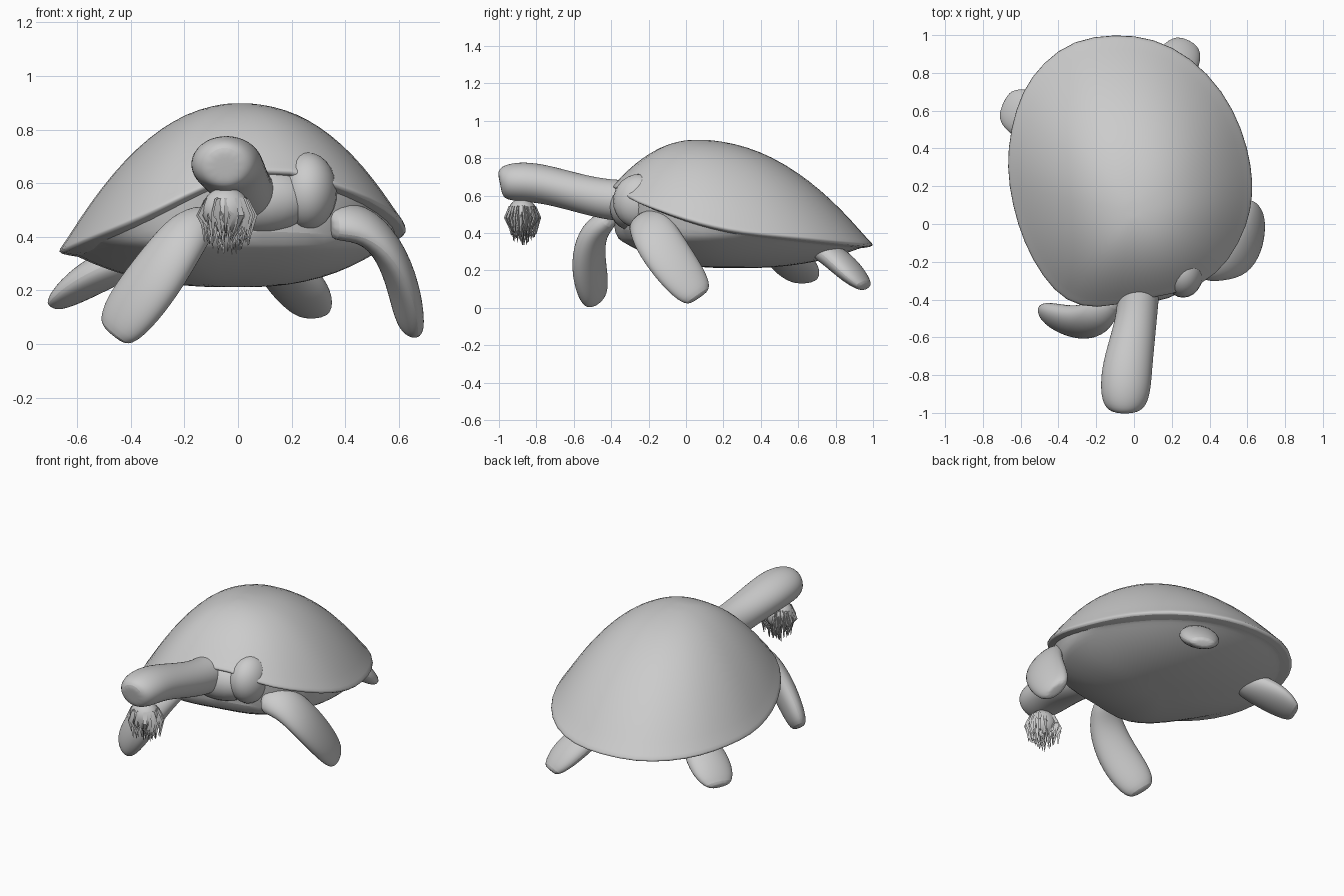
import bpy
import bmesh
import math
import random
from mathutils import Vector

random.seed(4)
if "Cube" in bpy.data.objects:
    bpy.data.objects.remove(bpy.data.objects["Cube"], do_unlink=True)

# One plain colour for the whole animal
grey = bpy.data.materials.new("plain_grey")
grey.use_nodes = True
COLOUR = (0.6, 0.6, 0.6, 1)
grey.diffuse_color = COLOUR
grey.node_tree.nodes["Principled BSDF"].inputs["Base Color"].default_value = COLOUR


def make_object(name, bm, subdivide=0):
    bmesh.ops.recalc_face_normals(bm, faces=bm.faces[:])
    mesh = bpy.data.meshes.new(name)
    bm.to_mesh(mesh)
    bm.free()
    mesh.materials.append(grey)
    obj = bpy.data.objects.new(name, mesh)
    bpy.context.collection.objects.link(obj)
    if subdivide:
        modifier = obj.modifiers.new("smooth_form", 'SUBSURF')
        modifier.levels = modifier.render_levels = subdivide
    bpy.ops.object.select_all(action='DESELECT')
    obj.select_set(True)
    bpy.context.view_layer.objects.active = obj
    bpy.ops.object.shade_smooth_by_angle(angle=math.radians(50))


def skin(bm, rings, cap_start=True, cap_end=True):
    """Bridge closed rings of equal length; caps are fans to the ring centre."""
    loops = [[bm.verts.new(p) for p in ring] for ring in rings]
    count = len(loops[0])
    for a, b in zip(loops, loops[1:]):
        for i in range(count):
            j = (i + 1) % count
            bm.faces.new((a[i], a[j], b[j], b[i]))
    for wanted, loop in ((cap_start, loops[0]), (cap_end, loops[-1])):
        if wanted:
            centre = bm.verts.new(sum((v.co for v in loop), Vector()) / count)
            for i in range(count):
                bm.faces.new((loop[i], loop[(i + 1) % count], centre))


def limb(name, stations, broad, sides=10):
    """Flattened tube: stations are (x, y, z, half breadth, half thickness)."""
    points = [Vector(s[:3]) for s in stations]
    rings = []
    for k, station in enumerate(stations):
        along = (points[min(k + 1, len(points) - 1)] - points[max(k - 1, 0)]).normalized()
        wide = Vector(broad)
        wide = (wide - along * wide.dot(along)).normalized()
        thin = along.cross(wide)
        turns = [math.tau * i / sides for i in range(sides)]
        rings.append([points[k] + wide * (station[3] * math.cos(t))
                      + thin * (station[4] * math.sin(t)) for t in turns])
    bm = bmesh.new()
    skin(bm, rings)
    make_object(name, bm, 2)


def ball(name, centre, radii):
    bm = bmesh.new()
    bmesh.ops.create_uvsphere(bm, u_segments=24, v_segments=14, radius=1)
    bmesh.ops.scale(bm, vec=Vector(radii), verts=bm.verts[:])
    bmesh.ops.translate(bm, vec=Vector(centre), verts=bm.verts[:])
    make_object(name, bm)


# Shell rim, running round from the tail, slightly tilted to one side
rim = [Vector(p) for p in (
    (-.1, 1, .34), (-.32, .97, .34), (-.48, .85, .34), (-.59, .7, .345),
    (-.65, .5, .35), (-.67, .3, .35), (-.64, .1, .36), (-.58, -.1, .39),
    (-.48, -.28, .43), (-.36, -.41, .48), (-.2, -.45, .56), (0, -.4, .65),
    (.2, -.37, .66), (.36, -.32, .6), (.5, -.2, .55), (.6, 0, .48),
    (.625, .15, .44), (.62, .3, .41), (.57, .5, .39), (.47, .7, .37),
    (.3, .88, .35), (.1, .98, .34))]
APEX = Vector((0, .06, .9))
BELLY = Vector((0, .25, .21))


def rim_ring(scale, drop, centre=APEX):
    return [Vector((centre.x + (p.x - centre.x) * scale,
                    centre.y + (p.y - centre.y) * scale, p.z - drop)) for p in rim]


# Domed shell, a little fuller on one flank, with a thin overhanging lip
rings = []
for t in (.08, .22, .36, .5, .64, .77, .89, .97):
    rings.append([Vector((p.x, p.y, edge.z + (APEX.z - edge.z)
                          * (1 - t ** (2.1 + .35 * max(0, edge.x)))))
                  for p, edge in zip(rim_ring(t, 0), rim)])
rings += [rim_ring(1.01, 0), rim_ring(1.01, .015), rim_ring(.9, .025)]
bm = bmesh.new()
skin(bm, rings, True, False)
make_object("shell", bm, 1)

# Underside: a shallow bowl with a steep wall up to the shell
rings = [rim_ring(.945, .02, BELLY)]
for t in (.92, .87, .76, .6, .4, .2):
    ring = rim_ring(t, .02, BELLY)
    for p in ring:
        p.z = BELLY.z + (min(p.z, .38) - BELLY.z) * (t / .92) ** 2.6
    rings.append(ring)
bm = bmesh.new()
skin(bm, rings, False, True)
make_object("belly", bm, 1)

# Head and neck
limb("head_and_neck", [
    (.02, -.25, .57, .13, .12), (.025, -.42, .575, .108, .112),
    (-.005, -.6, .62, .122, .105), (-.035, -.75, .66, .138, .108),
    (-.045, -.87, .675, .14, .112), (-.05, -.96, .672, .12, .1),
    (-.05, -.995, .665, .075, .075)], (1, 0, 0), 12)

# Skin folds at the neck and the rounded left shoulder
ball("neck_folds", (.07, -.28, .54), (.22, .13, .13))
ball("left_shoulder", (.26, -.25, .57), (.11, .14, .145))

# Front flippers
limb("front_right_flipper", [
    (-.11, -.4, .48, .06, .05), (-.18, -.48, .43, .1, .075),
    (-.25, -.52, .33, .118, .078), (-.335, -.52, .21, .13, .075),
    (-.42, -.495, .1, .122, .065), (-.465, -.48, .035, .085, .045)], (.72, -.6, -.42))
limb("front_left_flipper", [
    (.34, -.23, .45, .09, .065), (.46, -.2, .46, .12, .07),
    (.56, -.155, .365, .14, .066), (.615, -.06, .225, .138, .06),
    (.635, .025, .115, .12, .055), (.645, .07, .055, .085, .042)], (-.33, .77, .5))

# Rear flippers
limb("rear_right_flipper", [
    (-.4, .48, .32, .1, .07), (-.51, .54, .27, .135, .075),
    (-.61, .6, .205, .14, .06), (-.685, .635, .145, .09, .03)], (.35, .9, 0))
limb("rear_left_flipper", [
    (.12, .7, .33, .09, .065), (.19, .81, .26, .125, .07),
    (.25, .89, .18, .125, .062), (.285, .96, .11, .08, .035)], (.75, -.55, .15))

# Beard: a rounded tuft with loose tapering strands hanging below the chin
CHIN = Vector((-.045, -.875, .5))
ball("beard_core", CHIN, (.09, .08, .085))
bm = bmesh.new()
for _ in range(110):
    turn = random.uniform(0, math.tau)
    spread = math.sqrt(random.random())
    out = Vector((math.cos(turn) * .1, math.sin(turn) * .09, 0)) * spread
    root = CHIN + out * .8 + Vector((0, 0, .09 - .05 * spread))
    middle = CHIN + out * 1.1 + Vector((0, 0, -.02))
    hang = random.uniform(.11, .18) - .05 * spread
    tip = CHIN + out * .75 + Vector((random.uniform(-.02, .02),
                                   random.uniform(-.02, .02), -hang))
    strand = []
    for place, size in ((root, .009), (middle, .011), (tip, .002)):
        strand.append([place + Vector((math.cos(a), math.sin(a), 0)) * size
                       for a in (0, math.tau / 3, math.tau * 2 / 3)])
    skin(bm, strand)
make_object("beard_strands", bm)
